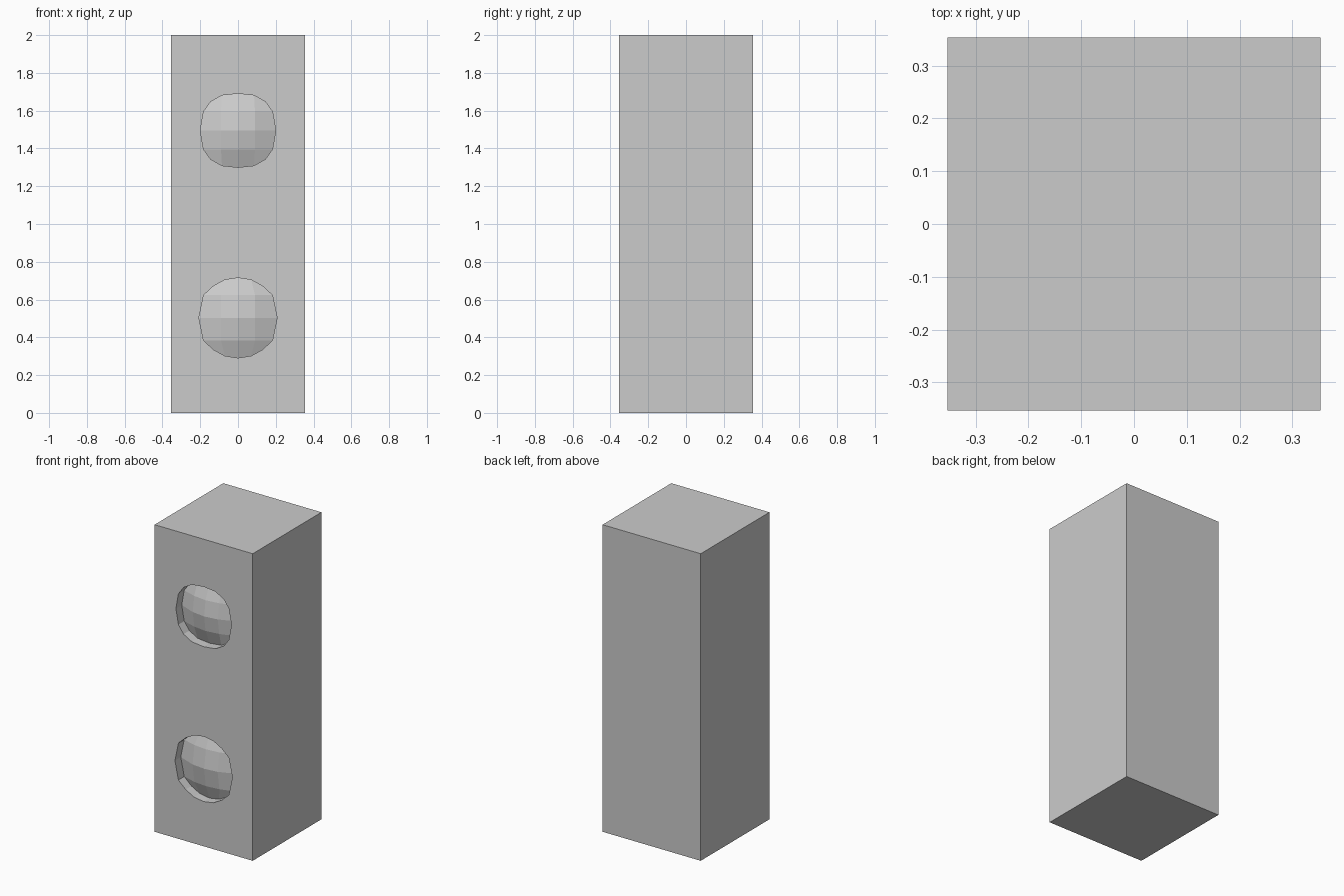
import bpy, bmesh

if "Cube" in bpy.data.objects:
    bpy.data.objects.remove(bpy.data.objects["Cube"])

HALF = 0.3535          # half width of the square post
DEPTH, BULGE = 0.06, 0.055


def new_object(name, bm):
    bmesh.ops.recalc_face_normals(bm, faces=bm.faces[:])
    mesh = bpy.data.meshes.new(name)
    bm.to_mesh(mesh)
    bm.free()
    obj = bpy.data.objects.new(name, mesh)
    bpy.context.collection.objects.link(obj)
    return obj


def recess_cutter(name, cz, quarter, col, row):
    """Solid with a 4x4 domed grid as its back wall.
    quarter: rim points (x, z) from the side, by the corner, to the top."""
    side, low, corner, high, top = quarter
    # one quadrant of the 5x5 grid, indexed by |i|, |j|
    quad = {(0, 0): (0, 0), (1, 0): (col, 0), (0, 1): (0, row), (1, 1): (col, row),
            (2, 0): side, (2, 1): low, (2, 2): corner, (1, 2): high, (0, 2): top}
    bm = bmesh.new()
    grid = {}
    for i in range(-2, 3):
        for j in range(-2, 3):
            x, z = quad[abs(i), abs(j)]
            rr = 0 if max(abs(i), abs(j)) == 2 else 1 - (x * x + z * z) / top[1] ** 2
            y = -HALF + DEPTH - BULGE * rr
            sx, sz = (1 if i > 0 else -1), (1 if j > 0 else -1)
            grid[i, j] = bm.verts.new((sx * x, y, cz + sz * z))
    for i in range(-2, 2):
        for j in range(-2, 2):
            bm.faces.new([grid[i, j], grid[i + 1, j], grid[i + 1, j + 1], grid[i, j + 1]])
    # straight recess walls and closing cap in front of the post
    rim = [e for e in bm.edges if e.is_boundary]
    out = bmesh.ops.extrude_edge_only(bm, edges=rim)["geom"]
    for v in [g for g in out if isinstance(g, bmesh.types.BMVert)]:
        v.co.y = -HALF - 0.15
    bmesh.ops.holes_fill(bm, edges=[e for e in bm.edges if e.is_boundary], sides=0)
    obj = new_object(name, bm)
    obj.hide_render = True
    return obj


# square post
bm = bmesh.new()
bmesh.ops.create_cube(bm, size=1)
bmesh.ops.scale(bm, vec=(2 * HALF, 2 * HALF, 2), verts=bm.verts)
bmesh.ops.translate(bm, vec=(0, 0, 1), verts=bm.verts)
post = new_object("post", bm)

# two domed recesses in the front
cutters = [
    recess_cutter("upper_recess_cutter", 1.495,
                  [(0.2, 0), (0.182, 0.1), (0.145, 0.152), (0.085, 0.186), (0, 0.195)], 0.09, 0.1),
    recess_cutter("lower_recess_cutter", 0.503,
                  [(0.207, 0), (0.182, 0.12), (0.13, 0.168), (0.07, 0.201), (0, 0.212)], 0.09, 0.12),
]
bpy.context.view_layer.objects.active = post
for cutter in cutters:
    mod = post.modifiers.new(cutter.name, "BOOLEAN")
    mod.operation = "DIFFERENCE"
    mod.solver = "EXACT"
    mod.object = cutter
    bpy.ops.object.modifier_apply(modifier=mod.name)
for cutter in cutters:
    bpy.data.objects.remove(cutter)
